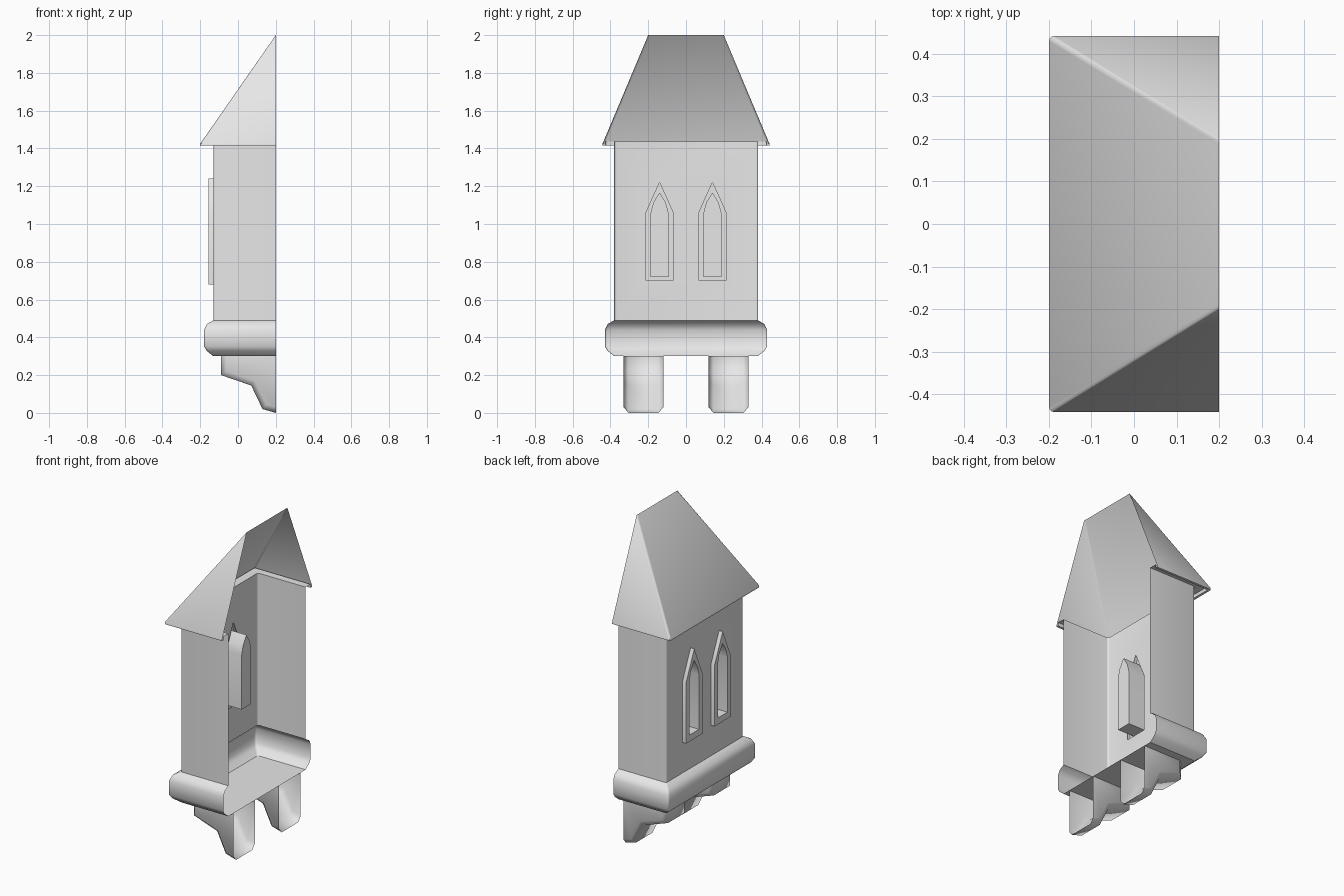
import bpy, bmesh, math

cube = bpy.data.objects.get("Cube")
if cube:
    bpy.data.objects.remove(cube, do_unlink=True)

stone = bpy.data.materials.new("grey stone")
stone.use_nodes = True
grey = (0.8, 0.8, 0.8, 1.0)
stone.diffuse_color = grey
stone.node_tree.nodes["Principled BSDF"].inputs["Base Color"].default_value = grey

BACK = 0.2      # open side, where the turret meets a building
WALL_X, WALL_Y = 0.13, 0.38


def finish(name, bm, angle):
    bmesh.ops.remove_doubles(bm, verts=bm.verts[:], dist=0.0005)
    mesh = bpy.data.meshes.new(name)
    bm.to_mesh(mesh)
    bm.free()
    mesh.materials.append(stone)
    obj = bpy.data.objects.new(name, mesh)
    bpy.context.collection.objects.link(obj)
    bpy.ops.object.select_all(action='DESELECT')
    obj.select_set(True)
    bpy.context.view_layer.objects.active = obj
    bpy.ops.object.shade_smooth_by_angle(angle=math.radians(angle))
    return obj


def u_path(a, b, z, r=0.012, steps=3):
    """Three-sided plan with rounded corners, open at the back."""
    half = [(BACK, -b)]
    for i in range(steps + 1):
        t = math.pi / 2 * i / steps
        x = -a + r - r * math.sin(t)
        half.append((min(x, BACK), -b + r - r * math.cos(t)))
    return [(x, y, z) for x, y in half] + [(x, -y, z) for x, y in reversed(half)]


def loft(bm, rows, closed=False):
    grid = [[bm.verts.new(p) for p in row] for row in rows]
    for top, low in zip(grid, grid[1:]):
        n = len(top)
        for i in range(n if closed else n - 1):
            j = (i + 1) % n
            bm.faces.new((top[i], top[j], low[j], low[i]))
    return grid


def arch(x, y, w, foot, shoulder, tip, bulge, rise=0.5):
    """Pointed window outline."""
    mid = shoulder + (tip - shoulder) * rise
    pts = [(-w, foot), (w, foot), (w, shoulder), (w * bulge, mid),
           (0, tip), (-w * bulge, mid), (-w, shoulder)]
    return [(x, y + dy, z) for dy, z in pts]


# Roof shell with a thin lip and soffit
bm = bmesh.new()
loft(bm, [u_path(-BACK, 0.2, 2.0), u_path(0.2, 0.442, 1.425),
          u_path(0.2, 0.442, 1.415), u_path(0.185, 0.427, 1.415),
          u_path(0.185, 0.427, 1.437), u_path(WALL_X, WALL_Y, 1.437)])
finish("roof", bm, 35)

# Walls: rounded side sheets, then the outer panel with two window holes
bm = bmesh.new()
top, low = loft(bm, [u_path(WALL_X, WALL_Y, 1.437), u_path(WALL_X, WALL_Y, 0.49)])
mid = len(top) // 2
panel = bm.edges.get((top[mid - 1], top[mid])).link_faces[0]
bmesh.ops.delete(bm, geom=[panel], context='FACES_ONLY')
edges = [bm.edges.get(p) or bm.edges.new(p) for p in (
    (top[mid - 1], top[mid]), (top[mid], low[mid]),
    (low[mid], low[mid - 1]), (low[mid - 1], top[mid - 1]))]
for y in (-0.14, 0.14):
    ring = [bm.verts.new(p) for p in arch(-WALL_X, y, 0.072, 0.7, 1.06, 1.22, 0.5)]
    edges += [bm.edges.new((ring[i - 1], ring[i])) for i in range(len(ring))]
filled = bmesh.ops.triangle_fill(bm, edges=edges, use_beauty=True)
for g in filled["geom"]:
    if isinstance(g, bmesh.types.BMFace):
        g.normal_update()
        if g.normal.x > 0:
            g.normal_flip()
finish("walls", bm, 35)

# Windows: raised pointed frame and a deep closed niche
for side, y in (("right", -0.14), ("left", 0.14)):
    bm = bmesh.new()
    outer = (y, 0.08, 0.68, 1.06, 1.24, 0.5)
    inner = (y, 0.047, 0.72, 1.06, 1.167, 0.7)
    grid = loft(bm, [arch(-WALL_X, *outer), arch(-0.155, *outer),
                     arch(-0.155, *inner), arch(-0.04, *inner)], closed=True)
    end = bm.faces.new(grid[-1])
    bm.normal_update()
    # the niche end must face outwards through the window
    bmesh.ops.recalc_face_normals(bm, faces=bm.faces[:])
    if end.normal.x > 0:
        bmesh.ops.reverse_faces(bm, faces=bm.faces[:])
    finish(side + "_window", bm, 30)

# Base moulding and floor
bm = bmesh.new()
loft(bm, [u_path(WALL_X, WALL_Y, 0.49), u_path(0.165, 0.415, 0.47),
          u_path(0.18, 0.43, 0.438), u_path(0.18, 0.43, 0.352),
          u_path(0.165, 0.415, 0.328), u_path(WALL_X, WALL_Y, 0.3)])
finish("base_moulding", bm, 50)

bm = bmesh.new()
bm.faces.new([bm.verts.new(p) for p in reversed(u_path(WALL_X, WALL_Y, 0.3))])
bm.normal_update()
finish("floor", bm, 30)

# Brackets: stepped profile with chamfered sides, open at the back
PROFILE = [(-0.09, 0.3), (-0.09, 0.2), (0.07, 0.145), (0.13, 0.02), (BACK, 0.0)]
INSET = [(-0.062, 0.3), (-0.062, 0.22), (0.088, 0.17), (0.15, 0.045), (BACK, 0.03)]
for side, y in (("right", -0.225), ("left", 0.225)):
    bm = bmesh.new()
    rows = [[(x, y + dy, z) for x, z in pts] for dy, pts in (
        (-0.105, INSET), (-0.08, PROFILE), (0.08, PROFILE), (0.105, INSET))]
    grid = loft(bm, rows)
    for row, dy in ((grid[0], -0.105), (grid[-1], 0.105)):
        bm.faces.new(row + [bm.verts.new((BACK, y + dy, 0.3))])
    bmesh.ops.recalc_face_normals(bm, faces=bm.faces[:])
    front = min(bm.faces, key=lambda f: f.calc_center_median().x)
    if front.normal.x > 0:
        bmesh.ops.reverse_faces(bm, faces=bm.faces[:])
    finish(side + "_bracket", bm, 60)
